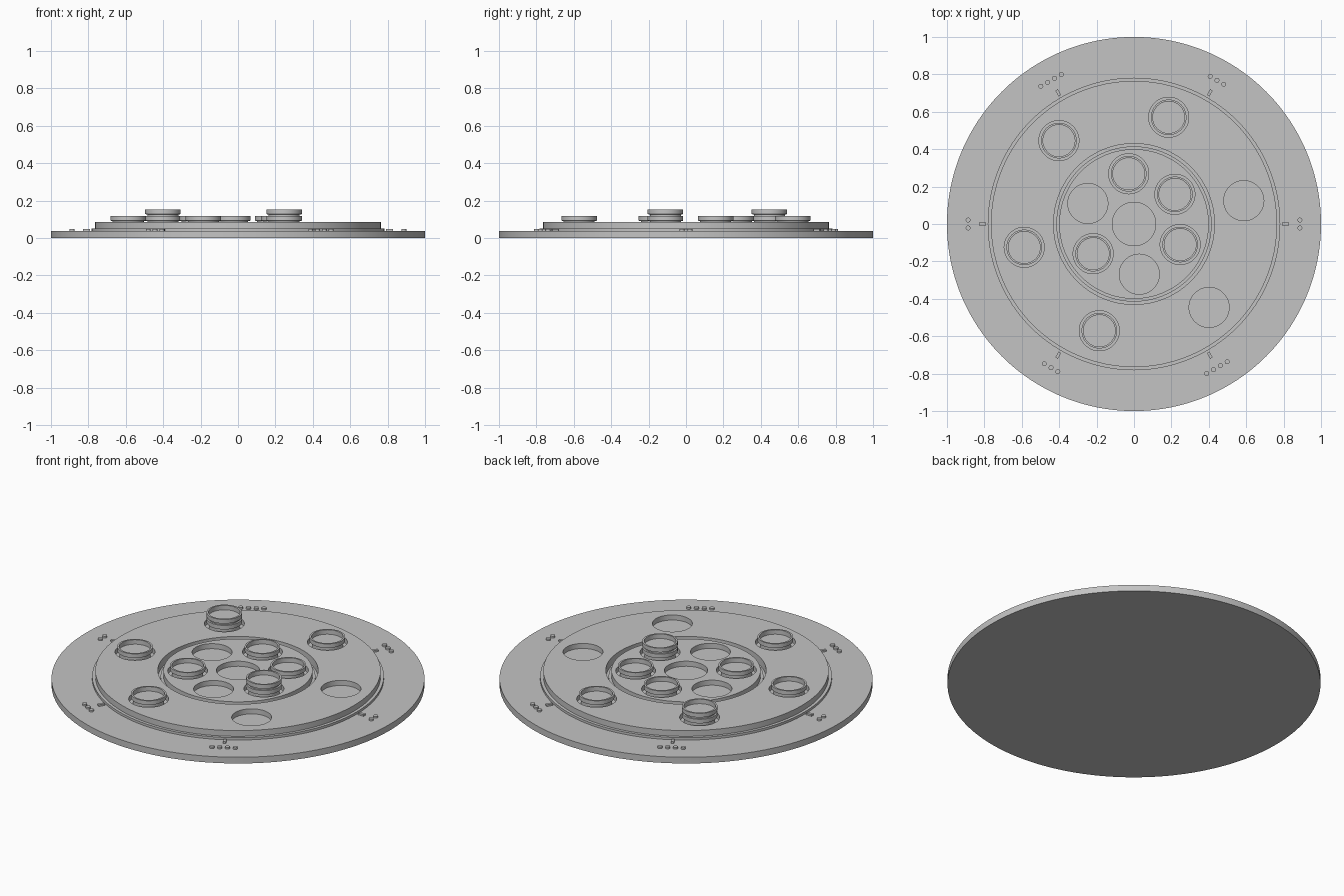
import bpy, math
from mathutils import Matrix

cube = bpy.data.objects.get("Cube")
if cube:
    bpy.data.objects.remove(cube)

grey = bpy.data.materials.new("plain_grey")
grey.use_nodes = True
grey.diffuse_color = (0.55, 0.55, 0.55, 1)
grey.node_tree.nodes["Principled BSDF"].inputs["Base Color"].default_value = (0.55, 0.55, 0.55, 1)

BASE_TOP, FLOOR, DECK = 0.037, 0.055, 0.085   # base, socket floor, deck heights
SEGMENTS = 128


def finish(name, verts, faces, location=(0, 0, 0), angle=0):
    mesh = bpy.data.meshes.new(name)
    mesh.from_pydata(verts, [], faces)
    mesh.materials.append(grey)
    obj = bpy.data.objects.new(name, mesh)
    obj.matrix_world = Matrix.Translation(location) @ Matrix.Rotation(angle, 4, "Z")
    bpy.context.collection.objects.link(obj)
    return obj


def lathe(name, profile, location=(0, 0, 0), segments=SEGMENTS, hollow=False):
    """Spin (radius, z) points, listed from bottom outwards and up; cap or loop the ends."""
    n, rows = segments, len(profile)
    verts = [(r * math.cos(math.tau * i / n), r * math.sin(math.tau * i / n), z)
             for r, z in profile for i in range(n)]
    faces = []
    for j in range(rows if hollow else rows - 1):
        a, b = j * n, (j + 1) % rows * n
        faces += [(a + i, a + (i + 1) % n, b + (i + 1) % n, b + i) for i in range(n)]
    if not hollow:
        faces.append(tuple(reversed(range(n))))
        faces.append(tuple(range((rows - 1) * n, rows * n)))
    return finish(name, verts, faces, location)


def polar(radius, degrees, z=0):
    a = math.radians(degrees)
    return (radius * math.cos(a), radius * math.sin(a), z)


def cut_sockets(obj, sockets):
    """Sink round sockets into a deck."""
    for (x, y, _), radius in sockets:
        cutter = lathe("socket_cutter", [(radius, FLOOR), (radius, DECK + 0.05)], (x, y, 0), 64)
        cutter.hide_render = True
        mod = obj.modifiers.new("socket", "BOOLEAN")
        mod.operation, mod.solver, mod.object = "DIFFERENCE", "EXACT", cutter
        bpy.context.view_layer.objects.active = obj
        bpy.ops.object.modifier_apply(modifier=mod.name)
        bpy.data.objects.remove(cutter)


def token(name, location):
    """Cup-shaped token: narrow foot, wide rim, recessed top."""
    foot, rim, bore = 0.083, 0.095, 0.085
    step, top = 0.035, 0.062
    return lathe(name, [(foot, 0), (foot, step), (rim, step + 0.003), (rim, top),
                        (bore, top), (bore, step)], location, 64)


parts = []

# Base disc
parts.append(lathe("base_disc", [(1, 0), (1, BASE_TOP)], segments=192))

# Stepped outer ring and inner disc, both with sockets
outer_spots = [polar(0.6, 12 + 60 * k) for k in range(6)]
inner_spots = [polar(0.27, 36 + 60 * k) for k in range(6)]
ring = lathe("outer_ring", [(0.43, BASE_TOP), (0.782, BASE_TOP), (0.782, FLOOR - 0.004),
                            (0.765, FLOOR - 0.004), (0.765, DECK), (0.43, DECK)], hollow=True)
cut_sockets(ring, [(p, 0.107) for p in outer_spots])
disc = lathe("inner_disc", [(0.415, BASE_TOP), (0.415, FLOOR - 0.004),
                            (0.4, FLOOR - 0.004), (0.4, DECK)])
cut_sockets(disc, [(p, 0.107) for p in inner_spots] + [((0, 0, 0), 0.116)])
parts += [ring, disc]

# Tokens: (spots, filled socket indices, index carrying a stacked pair)
for label, spots, filled, stacked in (("outer", outer_spots, (1, 2, 3, 4), 2),
                                      ("inner", inner_spots, (0, 1, 3, 5), 5)):
    for k in filled:
        x, y, _ = spots[k]
        parts.append(token(f"{label}_token_{k + 1}", (x, y, FLOOR)))
        if k == stacked:
            parts.append(token(f"{label}_stacked_token", (x, y, FLOOR + 0.035)))

# Pointer tabs and rows of counting dots around the base
tab_half = (0.018, 0.008)
for k in range(6):
    a = math.radians(60 * k)
    corners = [(-1, -1), (1, -1), (1, 1), (-1, 1)]
    verts = [(sx * tab_half[0], sy * tab_half[1], z) for z in (0, 0.01) for sx, sy in corners]
    sides = [(i, (i + 1) % 4, (i + 1) % 4 + 4, i + 4) for i in range(4)]
    finish(f"pointer_tab_{k + 1}", verts, sides + [(3, 2, 1, 0), (4, 5, 6, 7)],
           polar(0.81, 60 * k, BASE_TOP), a)
    count = 2 + k % 3
    for i in range(count):
        shift = (i - (count - 1) / 2) * 0.042
        x, y, z = polar(0.887, 60 * k, BASE_TOP)
        spot = (x - shift * math.sin(a), y + shift * math.cos(a), z)
        parts.append(lathe(f"counting_dot_{k + 1}_{i + 1}", [(0.013, 0), (0.013, 0.01)], spot, 24))

# Smooth the round walls, keep the edges sharp
bpy.ops.object.select_all(action="DESELECT")
for obj in parts:
    obj.select_set(True)
bpy.context.view_layer.objects.active = parts[0]
bpy.ops.object.shade_smooth_by_angle(angle=math.radians(30))
